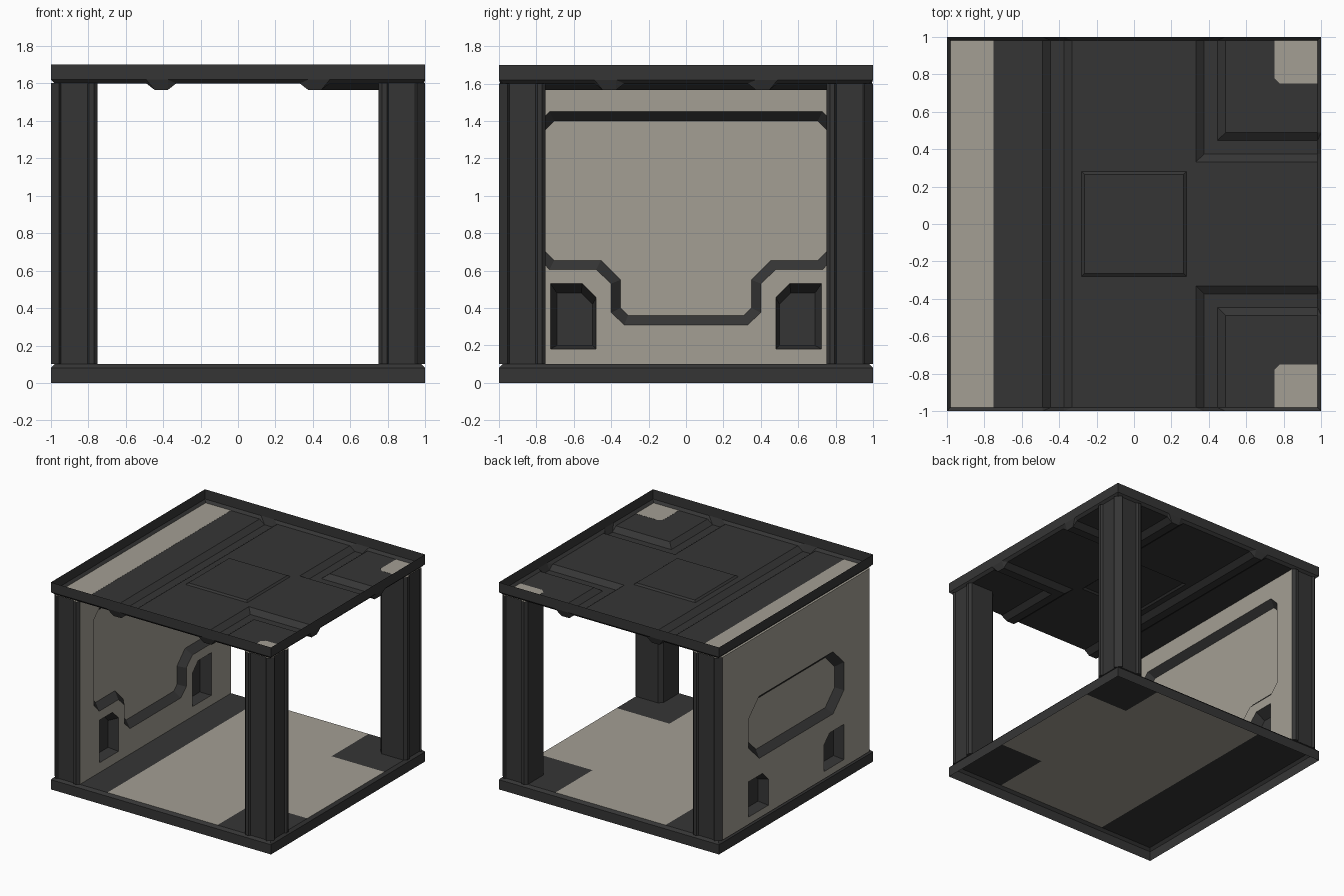
import bpy, bmesh

if "Cube" in bpy.data.objects:
    bpy.data.objects.remove(bpy.data.objects["Cube"])


def material(name, rgb):
    m = bpy.data.materials.new(name)
    m.diffuse_color = (*rgb, 1)
    m.use_nodes = True
    m.node_tree.nodes["Principled BSDF"].inputs["Base Color"].default_value = m.diffuse_color
    return m


MATS = [material("dark_grey", (0.036, 0.036, 0.036)),
        material("warm_beige", (0.37, 0.345, 0.295))]
DARK, BEIGE = 0, 1


def finish(bm, name, recalc=True):
    if recalc:
        bmesh.ops.recalc_face_normals(bm, faces=bm.faces[:])
    me = bpy.data.meshes.new(name)
    bm.to_mesh(me)
    bm.free()
    for m in MATS:
        me.materials.append(m)
    ob = bpy.data.objects.new(name, me)
    bpy.context.collection.objects.link(ob)
    return ob


def tray(name, lines_x, lines_y, height, lip, colour):
    """Thin sheet on a grid of lines, its border turned into an upright lip."""
    bm = bmesh.new()
    grid = [[bm.verts.new((x, y, height(x, y))) for y in lines_y] for x in lines_x]
    for i in range(len(lines_x) - 1):
        for j in range(len(lines_y) - 1):
            a, b, c, d = grid[i][j], grid[i + 1][j], grid[i + 1][j + 1], grid[i][j + 1]
            cx = (lines_x[i] + lines_x[i + 1]) / 2
            cy = (lines_y[j] + lines_y[j + 1]) / 2
            # fold along the mitre diagonal
            tris = ((a, b, c), (a, c, d)) if cx * cy > 0 else ((a, b, d), (b, c, d))
            for t in tris:
                bm.faces.new(t).material_index = colour(cx, cy)
    rim = [e for e in bm.edges if e.is_boundary]
    out = bmesh.ops.extrude_edge_only(bm, edges=rim)["geom"]
    for g in out:
        if isinstance(g, bmesh.types.BMVert):
            g.co.z = lip
        elif isinstance(g, bmesh.types.BMFace):
            g.material_index = DARK
    return finish(bm, name)


# Floor: tray opening downward, beige with dark wall strip and pillar corners
def floor_colour(x, y):
    if max(abs(x), abs(y)) > 0.98:
        return DARK
    return DARK if x < -0.5 or (x > 0.5 and abs(y) > 0.5) else BEIGE


FL = [-1, -0.98, -0.5, 0, 0.5, 0.98, 1]
tray("floor", FL, FL,
     lambda x, y: 0.08 if max(abs(x), abs(y)) > 0.99 else 0.1, 0.0, floor_colour)


# Roof: tray opening upward, with pressed channels and a raised centre plate
def roof_height(x, y):
    r = max(abs(x), abs(y))
    if r > 0.99:
        return 1.62
    if r < 0.27:
        return 1.612
    t = -x if x < 0 else min(x, abs(y))
    if 0.37 < t < 0.45:
        return 1.565
    return 1.6


half = [0.265, 0.28, 0.33, 0.375, 0.445, 0.49, 0.98, 1]
RL = [-v for v in reversed(half)] + [0] + half
tray("roof", RL, RL, roof_height, 1.7, lambda x, y: DARK)


# Pillars on the open side: chamfered, grooved section, beige top cap
BOTTOM, TOP = 0.1, 1.601
edge = [(0.045, 0), (0.055, 0.015), (0.195, 0.015), (0.205, 0), (0.23, 0), (0.25, 0.02)]
section = edge + [(0.25, 0.22), (0.22, 0.25)] + [(b, a) for a, b in reversed(edge)]
for side, label in ((-1, "front"), (1, "back")):
    bm = bmesh.new()
    low = [bm.verts.new((1 - a, side * (1 - b), BOTTOM)) for a, b in section]
    top = [bm.verts.new((1 - a, side * (1 - b), TOP)) for a, b in section]
    bm.faces.new(low)
    bm.faces.new(top).material_index = BEIGE
    n = len(section)
    for i in range(n):
        j = (i + 1) % n
        bm.faces.new((low[i], low[j], top[j], top[i]))
    finish(bm, label + "_pillar")


# Wall: thick panel with recesses on both faces and grooved dark ends
def ring_edges(bm, verts):
    n = len(verts)
    return [bm.edges.get((verts[i], verts[(i + 1) % n])) for i in range(n)]


def recess(bm, x, depth, outer, inner, floor_mat):
    """Sunken area with sloped dark sides; returns its outer rim edges."""
    n = len(outer)
    o = [bm.verts.new((x, y, z)) for y, z in outer]
    f = [bm.verts.new((x + depth, y, z)) for y, z in inner]
    for i in range(n):
        j = (i + 1) % n
        bm.faces.new((o[i], o[j], f[j], f[i])).material_index = DARK
    bm.faces.new(f).material_index = floor_mat
    return ring_edges(bm, o)


def both(pts):
    return pts + [(-y, z) for y, z in reversed(pts)]


def flip(pts):
    return [(-y, z) for y, z in pts]


def niche(y0, y1, z0, z1, c):
    return [(y1, z0), (y1, z1), (y0 + c, z1), (y0, z1 - c), (y0, z0)]


def octagon(y, z0, z1, c):
    return both([(y - c, z1), (y, z1 - c), (y, z0 + c), (y - c, z0)])


end = [(-1, -0.955), (-0.955, -1), (-0.945, -0.985), (-0.805, -0.985),
       (-0.795, -1), (-0.77, -1), (-0.75, -0.98)]
outline = end + [(x, -y) for x, y in reversed(end)]
bm = bmesh.new()
low = [bm.verts.new((x, y, BOTTOM)) for x, y in outline]
top = [bm.verts.new((x, y, TOP)) for x, y in outline]
bm.faces.new(low)
bm.faces.new(top).material_index = BEIGE
n = len(outline)
panels = {}
for i in range(n):
    j = (i + 1) % n
    quad = (low[i], low[j], top[j], top[i])
    if outline[i][0] == outline[j][0] and abs(outline[i][1] - outline[j][1]) > 1:
        panels[outline[i][0]] = quad
    else:
        bm.faces.new(quad)

for x, quad in panels.items():
    for k in range(4):
        if not bm.edges.get((quad[k], quad[(k + 1) % 4])):
            bm.edges.new((quad[k], quad[(k + 1) % 4]))
    rims = ring_edges(bm, quad)
    if x > -0.9:
        # room side: large stepped recess and two niches
        rims += recess(bm, x, -0.05,
                       both([(0.73, 1.45), (0.80, 1.38), (0.80, 0.68), (0.73, 0.605),
                             (0.48, 0.605), (0.40, 0.53), (0.40, 0.375), (0.33, 0.31)]),
                       both([(0.705, 1.40), (0.75, 1.355), (0.75, 0.70), (0.705, 0.655),
                             (0.455, 0.655), (0.35, 0.55), (0.35, 0.40), (0.31, 0.36)]),
                       BEIGE)
        a, b, d = niche(0.48, 0.725, 0.18, 0.53, 0.075), niche(0.50, 0.69, 0.2, 0.48, 0.06), -0.08
    else:
        # outer side: long octagonal recess and two niches
        rims += recess(bm, x, 0.05, octagon(0.62, 0.59, 1.1, 0.14),
                       octagon(0.57, 0.64, 1.05, 0.12), BEIGE)
        a, b, d = niche(0.36, 0.62, 0.16, 0.45, 0.075), niche(0.38, 0.60, 0.18, 0.42, 0.06), 0.08
    rims += recess(bm, x, d, a, b, DARK)
    rims += recess(bm, x, d, flip(a), flip(b), DARK)
    filled = bmesh.ops.triangle_fill(bm, use_beauty=True, use_dissolve=False,
                                     edges=rims, normal=(1, 0, 0))
    for g in filled["geom"]:
        if isinstance(g, bmesh.types.BMFace):
            g.material_index = BEIGE
finish(bm, "side_wall")
